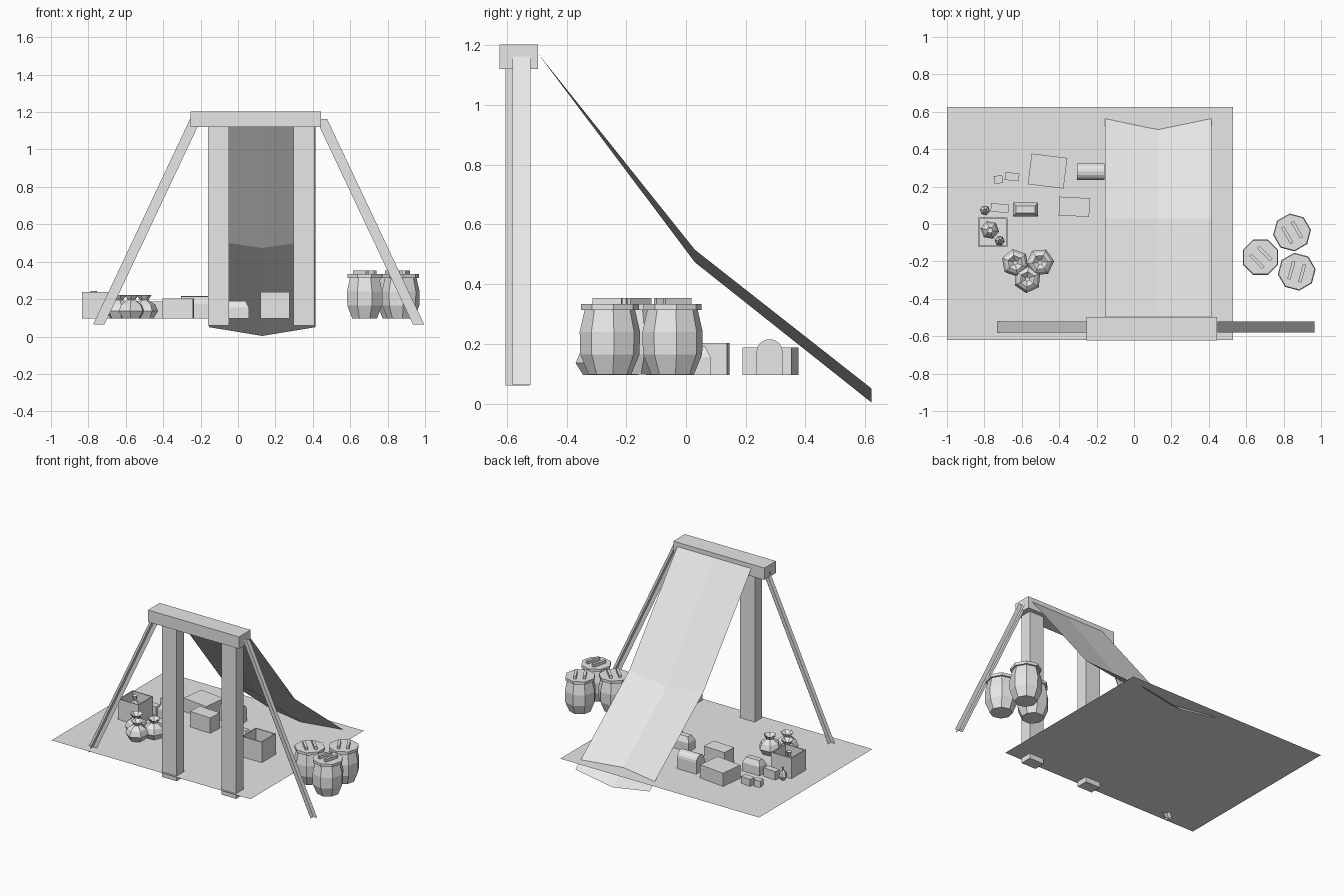
import bpy, bmesh, math
from mathutils import Matrix, Vector

cube = bpy.data.objects.get("Cube")
if cube:
    bpy.data.objects.remove(cube, do_unlink=True)

grey = bpy.data.materials.new("light_grey")
grey.use_nodes = True
COLOUR = (0.8, 0.8, 0.8, 1)
grey.diffuse_color = COLOUR
grey.node_tree.nodes["Principled BSDF"].inputs["Base Color"].default_value = COLOUR

GROUND = 0.096


def finish(name, bm, loc=(0, 0, 0), angle=0, solid=True):
    if solid:
        bmesh.ops.recalc_face_normals(bm, faces=bm.faces)
    mesh = bpy.data.meshes.new(name)
    bm.to_mesh(mesh)
    bm.free()
    mesh.materials.append(grey)
    obj = bpy.data.objects.new(name, mesh)
    obj.location = loc
    obj.rotation_euler.z = math.radians(angle)
    bpy.context.collection.objects.link(obj)
    return obj


def add_box(bm, size, centre=(0, 0, 0)):
    m = Matrix.Translation(centre) @ Matrix.Diagonal((*size, 1))
    return bmesh.ops.create_cube(bm, size=1, matrix=m)


def box(name, x, y, sx, sy, z0, z1, angle=0):
    bm = bmesh.new()
    add_box(bm, (sx, sy, z1 - z0), (0, 0, (z0 + z1) / 2))
    return finish(name, bm, (x, y, 0), angle)


def sheet(bm, rows):
    """Grid of quads through rows of points."""
    grid = [[bm.verts.new(p) for p in row] for row in rows]
    for a, b in zip(grid, grid[1:]):
        for i in range(len(a) - 1):
            bm.faces.new((a[i], a[i + 1], b[i + 1], b[i]))


def lathe(bm, profile, sides, cap_top=True):
    """Faceted turned shape from (radius, height) pairs."""
    rings = []
    for r, z in profile:
        ring = []
        for i in range(sides):
            t = math.tau * (i + 0.5) / sides
            ring.append(bm.verts.new((r * math.cos(t), r * math.sin(t), z)))
        rings.append(ring)
    for a, b in zip(rings, rings[1:]):
        for i in range(sides):
            j = (i + 1) % sides
            bm.faces.new((a[i], a[j], b[j], b[i]))
    bm.faces.new(rings[0][::-1])
    if cap_top:
        bm.faces.new(rings[-1])


# Ground cloth
bm = bmesh.new()
sheet(bm, [[(x, y, GROUND) for x in (-1, 0.53)] for y in (-0.62, 0.625)])
finish("ground_cloth", bm, solid=False)

# Posts and top beam
for side, x in (("right", -0.105), ("left", 0.353)):
    box(side + "_post", x, -0.565, 0.113, 0.08, 0.06, 1.14)
box("top_beam", 0.095, -0.56, 0.7, 0.128, 1.12, 1.203)

# Side struts: two crossed strips each
for side, foot, head in (("right", -0.745, -0.227), ("left", 0.966, 0.447)):
    bm = bmesh.new()
    w, y = 0.03, -0.551
    ends = ((foot, 0.063), (head, 1.162))
    sheet(bm, [[(x - w, y, z), (x + w, y, z)] for x, z in ends])
    flip = 1 if head < foot else -1
    sheet(bm, [[(x, y - w * flip, z), (x, y + w * flip, z)] for x, z in ends])
    finish(side + "_strut", bm, solid=False)

# Sagging canopy
bm = bmesh.new()
sheet(bm, [[(-0.155, y, edge), (0.13, y, mid), (0.415, y, edge)]
           for y, edge, mid in ((-0.5, 1.178, 1.178), (0.03, 0.515, 0.473), (0.622, 0.05, 0.003))])
finish("canopy", bm, solid=False)

# Barrels with lids and grip slats
barrel_profile = ((0.072, 0.097), (0.1, 0.165), (0.102, 0.24), (0.085, 0.314),
                  (0.098, 0.314), (0.098, 0.333))
for n, (x, y, a) in enumerate(((0.845, -0.045, -60), (0.677, -0.178, -45), (0.87, -0.255, 75))):
    bm = bmesh.new()
    lathe(bm, barrel_profile, 8)
    for s in (-1, 1):
        add_box(bm, (0.1, 0.018, 0.021), (0, s * 0.03, 0.343))
    finish(f"barrel_{n + 1}", bm, (x, y, 0), a)


# Open crates
def open_crate(name, x, y, size, top):
    bm = bmesh.new()
    add_box(bm, (size, size, top - GROUND), (0, 0, (top + GROUND) / 2))
    bmesh.ops.recalc_face_normals(bm, faces=bm.faces)
    lid = max(bm.faces, key=lambda f: f.calc_center_median().z)
    bmesh.ops.inset_region(bm, faces=[lid], thickness=0.011)
    inner = bmesh.ops.extrude_face_region(bm, geom=[lid])
    verts = [v for v in inner["geom"] if isinstance(v, bmesh.types.BMVert)]
    bmesh.ops.translate(bm, verts=verts, vec=Vector((0, 0, GROUND + 0.01 - top)))
    if lid.is_valid:
        bm.faces.remove(lid)
    finish(name, bm, (x, y, 0))


open_crate("right_open_crate", -0.756, -0.045, 0.158, 0.238)
open_crate("left_open_crate", 0.198, -0.055, 0.157, 0.238)

# Closed boxes
for name, *dims in (("wide_box", -0.462, 0.283, 0.192, 0.165, GROUND, 0.188, -7),
                    ("long_box", -0.319, 0.092, 0.163, 0.1, GROUND, 0.203, -3),
                    ("small_box", -0.652, 0.253, 0.075, 0.042, GROUND, 0.145, -6),
                    ("tiny_box", -0.725, 0.238, 0.045, 0.042, GROUND, 0.14, 8),
                    ("narrow_box", -0.718, 0.085, 0.095, 0.045, GROUND, 0.155, -5)):
    box(name, *dims)


# Chests with a hipped lid
def hipped_chest(name, x, y, sx, sy):
    bm = bmesh.new()
    add_box(bm, (sx, sy, 0.156 - GROUND), (0, 0, (0.156 + GROUND) / 2))
    lid = max(bm.faces, key=lambda f: f.calc_center_median().z)
    bmesh.ops.inset_region(bm, faces=[lid], thickness=0.025)
    bmesh.ops.translate(bm, verts=lid.verts[:], vec=(0, 0, 0.035))
    finish(name, bm, (x, y, 0))


hipped_chest("right_hipped_chest", -0.58, 0.078, 0.135, 0.074)
hipped_chest("middle_hipped_chest", -0.01, 0.045, 0.135, 0.074)

# Chest with a rounded lid
bm = bmesh.new()
outline = [(-0.044, GROUND)] + [
    (-0.044 * math.cos(math.pi * i / 8), 0.173 + 0.043 * math.sin(math.pi * i / 8)) for i in range(9)
] + [(0.044, GROUND)]
face = bm.faces.new([bm.verts.new((-0.074, y, z)) for y, z in outline])
out = bmesh.ops.extrude_face_region(bm, geom=[face], use_keep_orig=True)
bmesh.ops.translate(bm, vec=(0.148, 0, 0),
                    verts=[v for v in out["geom"] if isinstance(v, bmesh.types.BMVert)])
finish("round_chest", bm, (-0.232, 0.28, 0))

# Tied sacks with flared, hollow mouths
sack = ((0.05, 0), (0.075, 0.04), (0.06, 0.075), (0.022, 0.1), (0.042, 0.127), (0.012, 0.104))
for n, (x, y, a) in enumerate(((-0.635, -0.208, 10), (-0.502, -0.205, 35), (-0.57, -0.295, 55))):
    bm = bmesh.new()
    lathe(bm, sack, 6)
    finish(f"sack_{n + 1}", bm, (x, y, GROUND), a)

# Flasks, in and beside the right crate
flask = ((0.6, 0), (1, 0.3), (0.75, 0.6), (0.22, 0.8), (0.35, 1), (0.1, 0.95))
for name, x, y, r, h in (("large_flask", -0.771, -0.032, 0.05, 0.147),
                         ("small_flask", -0.718, -0.09, 0.026, 0.11),
                         ("loose_flask", -0.797, 0.073, 0.026, 0.085)):
    bm = bmesh.new()
    lathe(bm, [(r * a, h * b) for a, b in flask], 6)
    finish(name, bm, (x, y, GROUND), 20)
